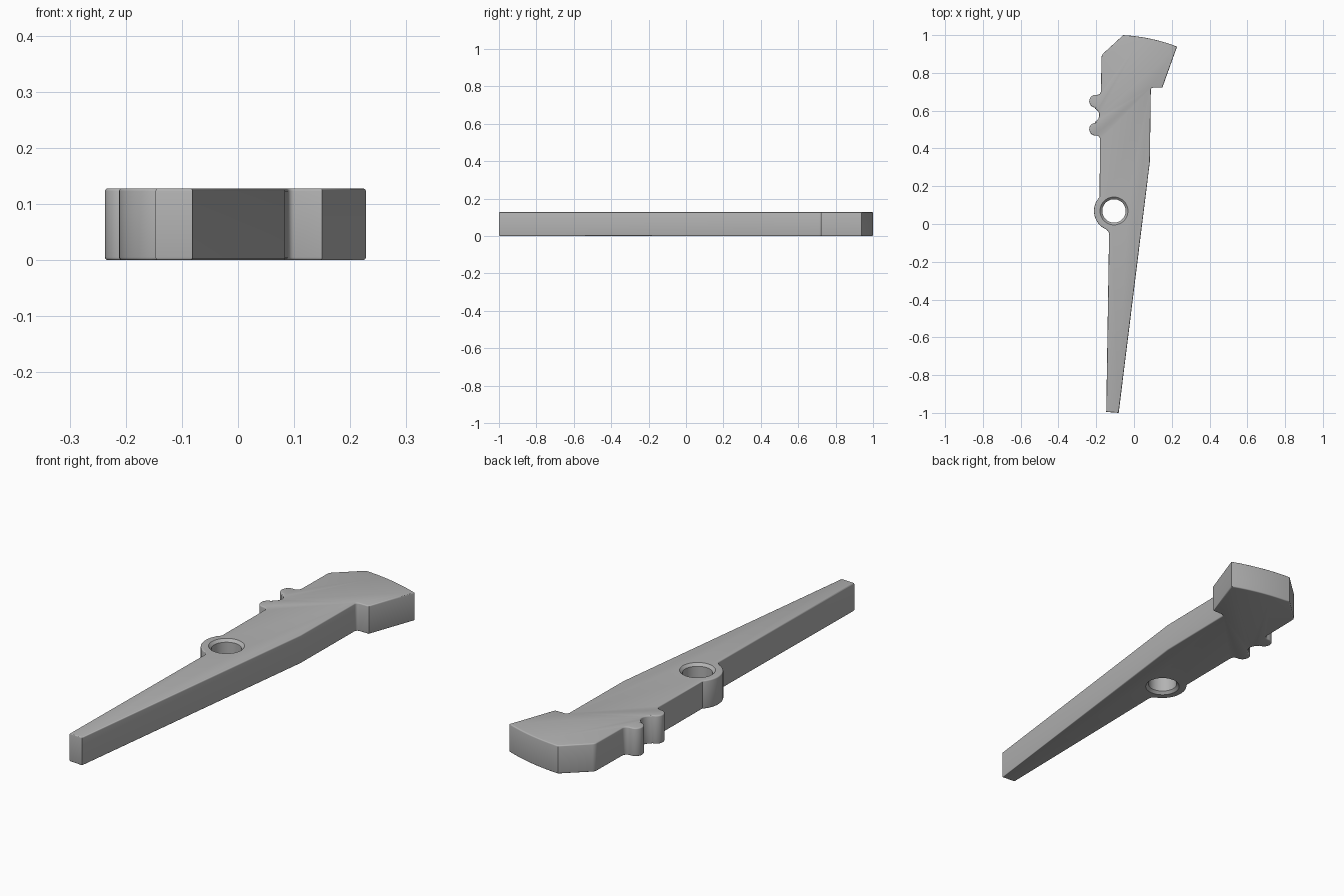
import bpy, bmesh
from math import radians, cos, sin

cube = bpy.data.objects.get("Cube")
if cube:
    bpy.data.objects.remove(cube)

THICK = 0.128
EDGE = 0.005
PIVOT = (-0.106, 0.069)


def arc(centre, radius, start, end, steps=10):
    """Points along an arc, angles in degrees."""
    angles = [radians(start + (end - start) * i / steps) for i in range(steps + 1)]
    return [(centre[0] + radius * cos(a), centre[1] + radius * sin(a)) for a in angles]


def make_object(name, bm, material):
    mesh = bpy.data.meshes.new(name)
    bmesh.ops.recalc_face_normals(bm, faces=bm.faces)
    bm.to_mesh(mesh)
    bm.free()
    mesh.materials.append(material)
    ob = bpy.data.objects.new(name, mesh)
    bpy.context.collection.objects.link(ob)
    return ob


grey = bpy.data.materials.new("plain grey")
grey.use_nodes = True
grey.diffuse_color = (0.45, 0.45, 0.45, 1)
grey.node_tree.nodes["Principled BSDF"].inputs["Base Color"].default_value = grey.diffuse_color

# Tapered tail and right side, up to the hooked head
outline = [(-0.147, -0.995), (-0.081, -1.0), (0.084, 0.33)]
outline += arc((0.101, 0.71), 0.012, 180, 90, 4)
outline += [(0.15, 0.722)]
# Curved head, swept about the pivot
outline += arc(PIVOT, 0.932, 69, 87, 12)
outline += arc((-0.142, 0.881), 0.03, 135, 180, 5)
# Two rounded ridges with a scooped gap
outline += arc((-0.195, 0.704), 0.02, 0, -90, 6)
outline += arc((-0.203, 0.65), 0.034, 90, 270, 14)
outline += arc((-0.222, 0.576), 0.038, 70, -70, 12)
outline += arc((-0.203, 0.502), 0.034, 90, 270, 14)
outline += arc((-0.2, 0.448), 0.02, 90, 0, 6)
# Round boss at the pivot, blended into the tail
outline += arc(PIVOT, 0.106, 136, 248, 20)
outline += arc((-0.156, -0.053), 0.024, 68, 0, 5)

# Body plate with softened top and bottom rims
bm = bmesh.new()
base = bm.faces.new([bm.verts.new((x, y, 0)) for x, y in outline])
top = bmesh.ops.extrude_face_region(bm, geom=[base], use_keep_orig=True)
bmesh.ops.translate(bm, vec=(0, 0, THICK),
                    verts=[g for g in top["geom"] if isinstance(g, bmesh.types.BMVert)])
bmesh.ops.recalc_face_normals(bm, faces=bm.faces)
rims = [e for e in bm.edges if abs(e.verts[0].co.z - e.verts[1].co.z) < 1e-4]
bmesh.ops.bevel(bm, geom=rims, offset=EDGE, segments=3, profile=0.5, affect='EDGES')
body = make_object("lever_body", bm, grey)

# Pivot hole, chamfered at both faces
bm = bmesh.new()
profile = [(0.085, -0.011), (0.062, 0.012), (0.062, THICK - 0.012), (0.085, THICK + 0.011)]
rings = [[bm.verts.new((x, y, z)) for x, y in arc(PIVOT, r, 0, 360, 48)[:-1]]
         for r, z in profile]
for low, high in zip(rings, rings[1:]):
    for i in range(len(low)):
        bm.faces.new((low[i - 1], low[i], high[i], high[i - 1]))
bm.faces.new(rings[0])
bm.faces.new(rings[-1])
cutter = make_object("hole_cutter", bm, grey)
cutter.hide_render = True

cut = body.modifiers.new("pivot_hole", 'BOOLEAN')
cut.operation = 'DIFFERENCE'
cut.solver = 'EXACT'
cut.object = cutter

bpy.ops.object.select_all(action='DESELECT')
body.select_set(True)
bpy.context.view_layer.objects.active = body
bpy.ops.object.modifier_apply(modifier=cut.name)
bpy.data.objects.remove(cutter)
bpy.ops.object.shade_smooth_by_angle(angle=radians(35))
